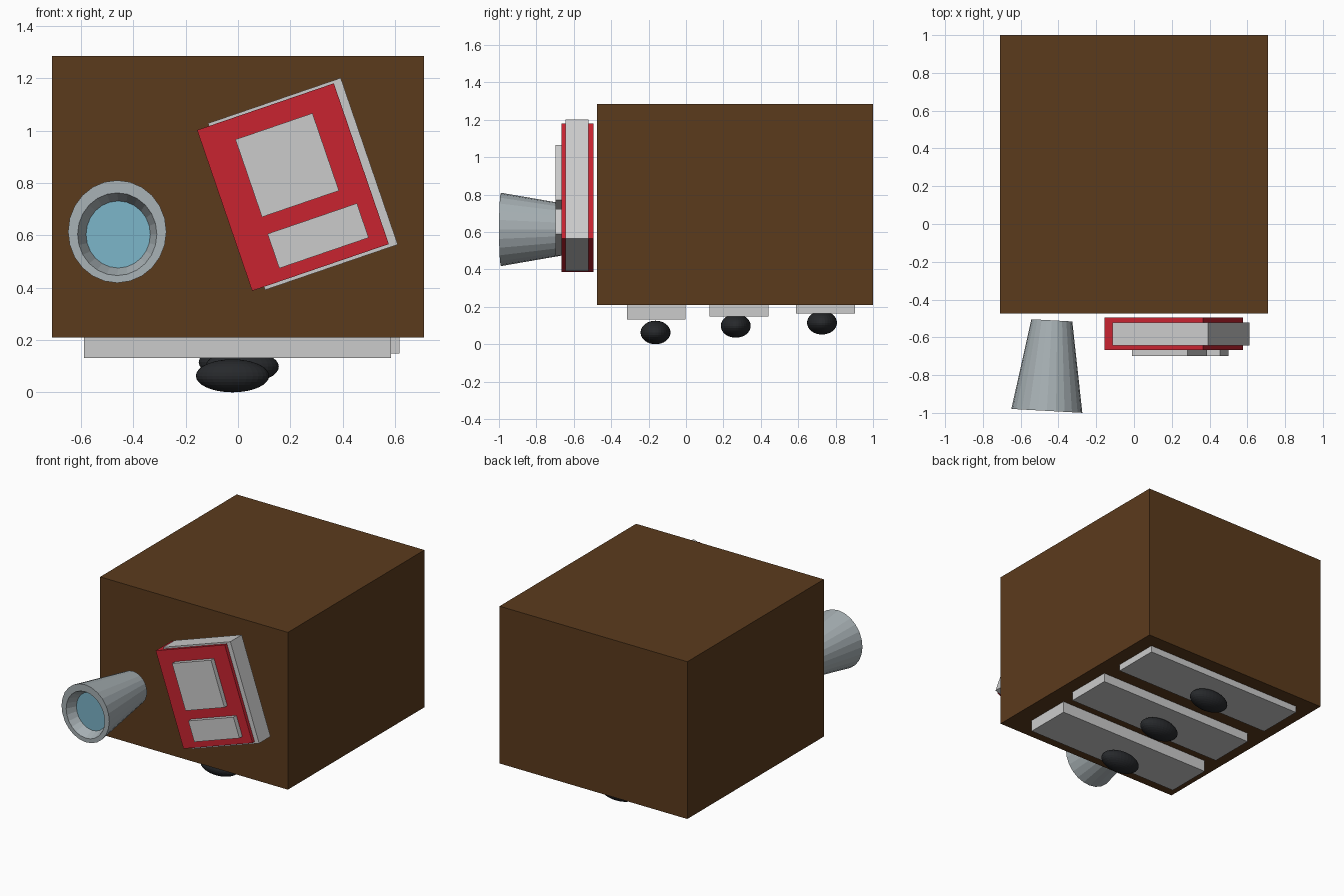
import bpy, bmesh
from math import cos, sin, pi, radians
from mathutils import Matrix, Vector

if "Cube" in bpy.data.objects:
    bpy.data.objects.remove(bpy.data.objects["Cube"])


def material(name, rgb):
    m = bpy.data.materials.new(name)
    m.diffuse_color = (*rgb, 1)
    m.use_nodes = True
    m.node_tree.nodes["Principled BSDF"].inputs["Base Color"].default_value = m.diffuse_color
    return m


BROWN = material("brown", (0.105, 0.043, 0.012))
RED = material("red", (0.58, 0.017, 0.03))
BLUE = material("pale_blue", (0.2, 0.46, 0.58))
STEEL = material("steel", (0.39, 0.44, 0.46))
BLACK = material("black", (0.02, 0.022, 0.025))


def finish(name, bm, mat=None):
    bmesh.ops.recalc_face_normals(bm, faces=bm.faces[:])
    mesh = bpy.data.meshes.new(name)
    bm.to_mesh(mesh)
    bm.free()
    ob = bpy.data.objects.new(name, mesh)
    bpy.context.collection.objects.link(ob)
    if mat:
        mesh.materials.append(mat)
    return ob


def box(name, center, size, mat=None, tilt=0):
    """Box rotated about the front-back axis by tilt degrees."""
    bm = bmesh.new()
    bmesh.ops.create_cube(bm, size=1, matrix=Matrix.Diagonal((*size, 1)))
    ob = finish(name, bm, mat)
    ob.location = center
    ob.rotation_euler.y = radians(-tilt)
    return ob


def ring(bm, y, r, dz=0, sides=24):
    return [bm.verts.new((0.96 * r * cos(2 * pi * i / sides), y,
                          r * sin(2 * pi * i / sides) + dz)) for i in range(sides)]


# main body
box("body", (0, 0.2625, 0.7475), (1.42, 1.475, 1.075), BROWN)

# tilted panel on the front
TILT = 18.9
box("panel_red", (0.210, -0.58, 0.784), (0.552, 0.172, 0.649), RED, TILT)
box("panel_backing", (0.248, -0.582, 0.796), (0.536, 0.123, 0.673), None, TILT)
box("panel_large_window", (0.188, -0.674, 0.868), (0.311, 0.048, 0.313), None, TILT)
box("panel_small_window", (0.306, -0.674, 0.598), (0.361, 0.048, 0.139), None, TILT)

# flared lamp housing, with a recessed opening
bm = bmesh.new()
rings = [ring(bm, 0.0, 0.113), ring(bm, -0.48, 0.196),
         ring(bm, -0.48, 0.158, -0.01), ring(bm, -0.41, 0.127, -0.011)]
for a, b in zip(rings, rings[1:]):
    n = len(a)
    for i in range(n):
        bm.faces.new((a[i], a[(i + 1) % n], b[(i + 1) % n], b[i]))
bm.faces.new(rings[0])
bm.faces.new(rings[-1])
housing = finish("lamp_housing", bm, STEEL)

# lamp glass
bm = bmesh.new()
front = ring(bm, -0.414, 0.128, -0.011)
bm.faces.new(front)
glass = finish("lamp_glass", bm, BLUE)
for ob in (housing, glass):
    ob.location = (-0.435, -0.51, 0.614)
    ob.rotation_euler.z = -0.055

# underside slabs, each with a flattened ball foot
# (slab x, y, bottom z, length, foot x, foot y, foot z)
feet = [
    (-0.002, -0.159, 0.132, 1.172, -0.021, -0.163, 0.063),
    (0.022, 0.284, 0.149, 1.19, 0.016, 0.266, 0.098),
    (0.012, 0.745, 0.165, 1.20, -0.010, 0.727, 0.115),
]
for label, (sx, sy, sz, length, fx, fy, fz) in zip(("front", "middle", "rear"), feet):
    top = 0.213
    box(label + "_slab", (sx, sy, (sz + top) / 2), (length, 0.315, top - sz))
    bm = bmesh.new()
    bmesh.ops.create_uvsphere(bm, u_segments=32, v_segments=16, radius=1,
                              matrix=Matrix.Diagonal((0.14, 0.08, 0.063, 1)))
    foot = finish(label + "_foot", bm, BLACK)
    foot.location = (fx, fy, fz)
